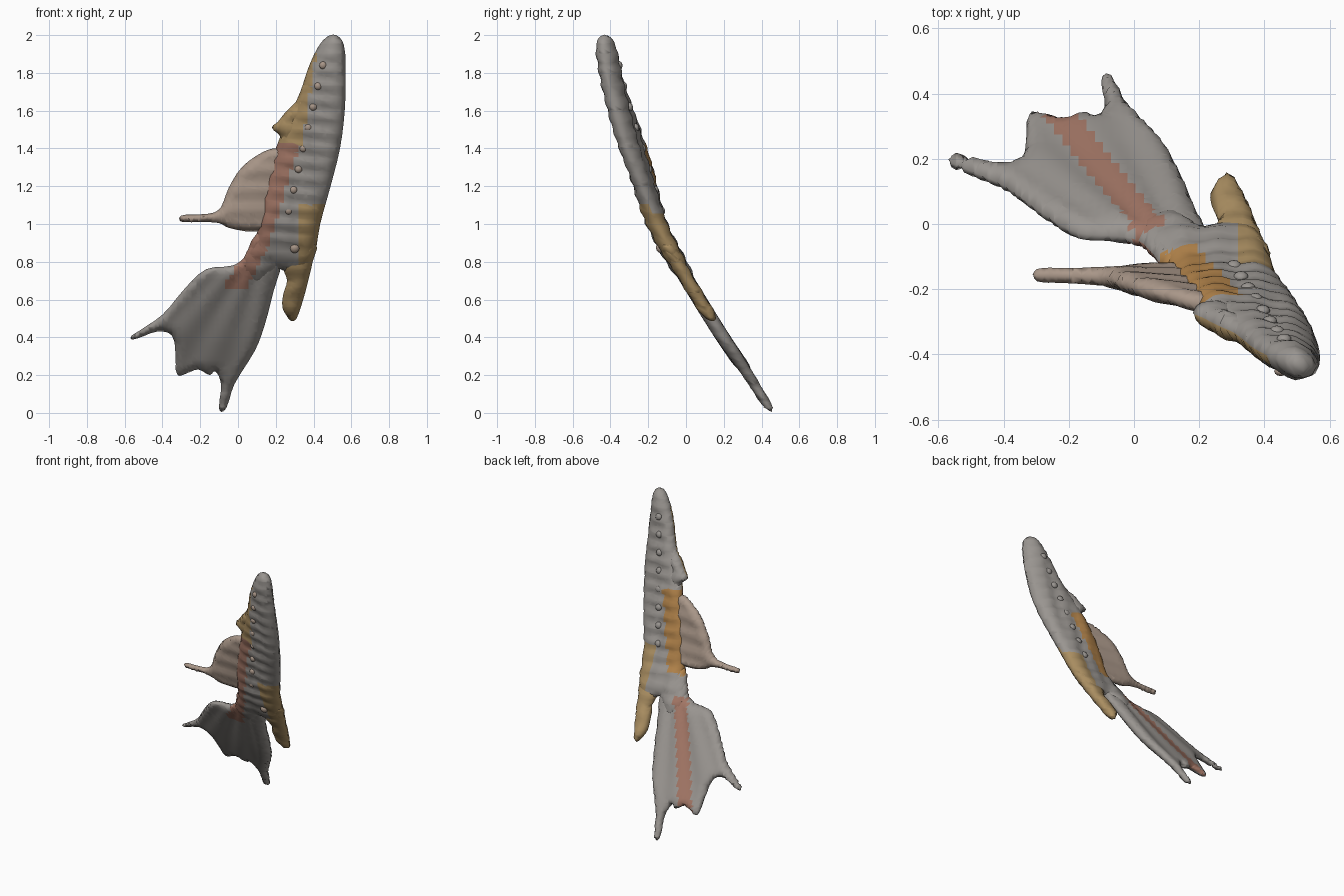
import bpy, bmesh, math
from mathutils import Vector
from mathutils.geometry import intersect_point_line, interpolate_bezier

if "Cube" in bpy.data.objects:
    bpy.data.objects.remove(bpy.data.objects["Cube"])

# curved side profile: y of the sheet every 0.2 in z
PROFILE = [0.455, 0.33, 0.195, 0.07, -0.05, -0.155, -0.235, -0.305, -0.36, -0.405, -0.43, -0.44]


def sheet_y(x, z):
    t = max(0, min(9.999, z / 0.2))
    i = int(t)
    u = t - i
    p = [PROFILE[max(0, min(11, i + k))] for k in (-1, 0, 1, 2)]
    if i == 0:
        p[0] = 2 * p[1] - p[2]
    y = p[1] + 0.5 * u * (p[2] - p[0] + u * (2 * p[0] - 5 * p[1] + 4 * p[2] - p[3]
                          + u * (3 * (p[1] - p[2]) + p[3] - p[0])))
    twist = 0.2 * max(0, min(1, (z - 1.0) / 0.4))
    return y + twist * (0.5 - x)


def material(name, rgb):
    m = bpy.data.materials.new(name)
    m.diffuse_color = (*rgb, 1)
    m.use_nodes = True
    m.node_tree.nodes["Principled BSDF"].inputs["Base Color"].default_value = m.diffuse_color
    return m


MATS = [material("grey_skin", (0.32, 0.30, 0.28)), material("tan", (0.40, 0.31, 0.25)),
        material("gold", (0.40, 0.27, 0.12)), material("red", (0.36, 0.18, 0.13)),
        material("orange", (0.45, 0.23, 0.07))]


def body_colour(x, z, back):
    stripe = abs(x - (0.10 + (z - 0.88) * (0.3 if z > 0.88 else 0.52)))
    if back:
        if z < 0.8 and stripe < 0.05:
            return 3
        if 0.92 < z < 1.42 and stripe < 0.08:
            return 4
        return 2 if z < 1.05 and x > 0.32 else 0
    if z > 1.42:
        return 2 if x < 0.42 - (1.95 - z) * 0.15 else 0
    if z > 0.65 and stripe < 0.06:
        return 3
    return 2 if z < 1.1 and x > 0.33 else 0


def smooth_outline(pts, n=3):
    out = []
    for i in range(len(pts)):
        a, b, c, d = (Vector((*pts[(i + k) % len(pts)], 0)) for k in (-1, 0, 1, 2))
        s = (c - b).length
        ta = (c - a).normalized() * s / 3
        tb = (d - b).normalized() * s / 3
        out += interpolate_bezier(b, b + ta, c - tb, c, n + 1)[:-1]
    return [Vector((p.x, 0, p.y)) for p in out]


def padded_part(name, pts, half, rim, colour, relief, step=0.025):
    """Outline in x,z -> gridded sheet, padded on both sides and bent to the profile."""
    line = smooth_outline(pts)
    bm = bmesh.new()
    face = bm.faces.new([bm.verts.new(p) for p in line])
    bmesh.ops.inset_region(bm, faces=[face], thickness=0.008, use_even_offset=False)
    bmesh.ops.triangulate(bm, faces=[f for f in bm.faces if len(f.verts) > 4])
    for axis in (0, 2):
        lo, hi = min(p[axis] for p in line), max(p[axis] for p in line)
        for k in range(1, int((hi - lo) / step) + 1):
            co, no = Vector(), Vector()
            co[axis], no[axis] = lo + k * step, 1
            bmesh.ops.bisect_plane(bm, geom=bm.verts[:] + bm.edges[:] + bm.faces[:],
                                   plane_co=co, plane_no=no)
    bmesh.ops.remove_doubles(bm, verts=bm.verts, dist=0.0008)
    bm.verts.index_update()
    segs = list(zip(line, line[1:] + line[:1]))
    verts, index = [], {}
    for back in (0, 1):
        for v in bm.verts:
            if v.is_boundary and back:
                index[v.index, 1] = index[v.index, 0]
                continue
            d = 0
            if not v.is_boundary:
                d = 9
                for a, b in segs:
                    q, t = intersect_point_line(v.co, a, b)
                    q = a if t < 0 else b if t > 1 else q
                    d = min(d, (v.co - q).length)
            e = min(1, d / rim)
            h = half * math.sqrt(1 - (1 - e) ** 2) + relief(v.co.x, v.co.z) * e
            index[v.index, back] = len(verts)
            verts.append((v.co.x, sheet_y(v.co.x, v.co.z) + (h if back else -h), v.co.z))
    faces, cols = [], []
    for back in (0, 1):
        for f in bm.faces:
            loop = [index[v.index, back] for v in f.verts]
            faces.append(loop[::-1] if back else loop)
            c = f.calc_center_median()
            cols.append(colour(c.x, c.z, back))
    bm.free()
    me = bpy.data.meshes.new(name)
    me.from_pydata(verts, [], faces)
    for m in MATS:
        me.materials.append(m)
    me.polygons.foreach_set("material_index", cols)
    bm = bmesh.new()
    bm.from_mesh(me)
    bmesh.ops.recalc_face_normals(bm, faces=bm.faces)
    bm.to_mesh(me)
    bm.free()
    me.shade_smooth()
    ob = bpy.data.objects.new(name, me)
    bpy.context.collection.objects.link(ob)


def ribs(x, z):
    return 0.005 * math.sin(z * 75 + x * 8) + 0.004 * math.sin(x * 55)


def rays(x, z):
    return 0.006 * math.sin(26 * math.atan2(x - 0.2, 1.05 - z))


# body with tail stalk
padded_part("body", [(0.52, 2.0), (0.56, 1.95), (0.57, 1.8), (0.565, 1.6), (0.54, 1.4), (0.49, 1.2),
                     (0.435, 1.0), (0.395, 0.8), (0.33, 0.74), (0.25, 0.75), (0.21, 0.76), (0.13, 0.68),
                     (0.03, 0.72), (0.03, 0.82), (0.09, 0.92), (0.11, 1.0), (0.14, 1.2), (0.2, 1.4),
                     (0.27, 1.57), (0.33, 1.7), (0.37, 1.82), (0.42, 1.93), (0.47, 1.99)],
            0.055, 0.09, body_colour, ribs)
# small fin on the upper flank
padded_part("small_fin", [(0.36, 1.68), (0.29, 1.63), (0.25, 1.59), (0.21, 1.54), (0.18, 1.51),
                          (0.22, 1.47), (0.24, 1.42), (0.34, 1.42)],
            0.042, 0.04, lambda x, z, b: 0 if b else 2, ribs)
# side fin
padded_part("side_fin", [(0.3, 1.36), (0.21, 1.40), (0.13, 1.38), (0.02, 1.3), (-0.05, 1.19), (-0.09, 1.09),
                         (-0.13, 1.06), (-0.22, 1.05), (-0.3, 1.045), (-0.31, 1.02), (-0.28, 1.01),
                         (-0.18, 1.01), (-0.1, 1.005), (-0.05, 0.98), (0.08, 0.96), (0.25, 1.0)],
            0.033, 0.05, lambda x, z, b: 1, lambda x, z: 0.004 * math.sin(z * 60))
# lower fin
padded_part("lower_fin", [(0.41, 0.9), (0.395, 0.8), (0.372, 0.7), (0.345, 0.6), (0.31, 0.5), (0.285, 0.485),
                          (0.26, 0.51), (0.235, 0.56), (0.24, 0.63), (0.26, 0.7), (0.24, 0.77), (0.28, 0.9)],
            0.042, 0.05, lambda x, z, b: 2, lambda x, z: 0.004 * math.sin(z * 60))
# forked tail
padded_part("tail", [(0.2, 0.95), (0.1, 0.95), (0.03, 0.82), (-0.03, 0.78), (-0.17, 0.76), (-0.28, 0.66),
                     (-0.4, 0.52), (-0.53, 0.43), (-0.57, 0.395), (-0.53, 0.395), (-0.43, 0.43),
                     (-0.35, 0.41), (-0.33, 0.29), (-0.32, 0.2), (-0.27, 0.21), (-0.21, 0.23),
                     (-0.15, 0.2), (-0.12, 0.22), (-0.09, 0.15), (-0.1, 0.04), (-0.09, 0.005),
                     (-0.06, 0.03), (-0.02, 0.15), (0.09, 0.33), (0.14, 0.46), (0.19, 0.65), (0.23, 0.8)],
            0.038, 0.05, body_colour, rays)


# rows of round bumps on both faces
def bump(name, x, z, side, r):
    bpy.ops.mesh.primitive_uv_sphere_add(segments=12, ring_count=8, radius=r,
                                         location=(x, sheet_y(x, z) + side * 0.05, z))
    ob = bpy.context.object
    ob.name = name
    ob.scale = (1, 0.75, 1)
    ob.rotation_euler.x = math.atan2(-(sheet_y(x, z + .05) - sheet_y(x, z - .05)), 0.1)
    ob.data.materials.append(MATS[0 if side > 0 else 1])
    bpy.ops.object.shade_smooth()


for i in range(8):
    z = 1.84 - i * 0.11
    bump("front_bump", 0.45 - i * 0.026, z, -1, 0.02)
    bump("back_bump", 0.46 - i * 0.022, z, 1, 0.023)
bump("front_bump", 0.3, 0.87, -1, 0.025)
